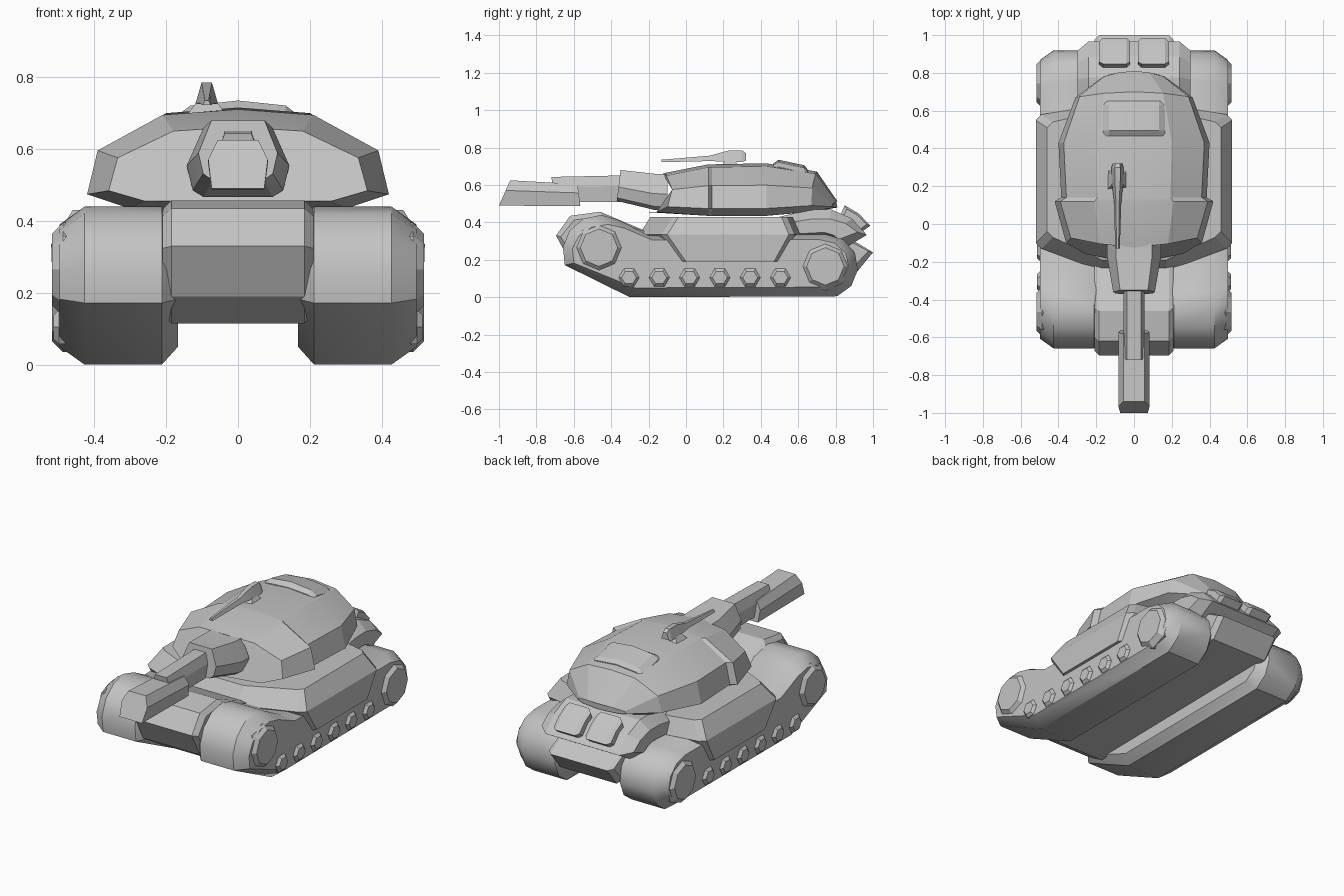
import bpy, bmesh, math

old = bpy.data.objects.get("Cube")
if old:
    bpy.data.objects.remove(old, do_unlink=True)

shade = (.55, .55, .55, 1)
grey = bpy.data.materials.new("plain grey")
grey.use_nodes = True
grey.diffuse_color = shade
grey.node_tree.nodes["Principled BSDF"].inputs["Base Color"].default_value = shade


def skin(name, rings, smooth=16):
    """Join a row of equal-length point rings and close both ends."""
    bm = bmesh.new()
    rows = [[bm.verts.new(point) for point in ring] for ring in rings]
    count = len(rows[0])
    for near, far in zip(rows, rows[1:]):
        for i in range(count):
            j = (i + 1) % count
            bm.faces.new((near[i], near[j], far[j], far[i]))
    bm.faces.new(rows[0])
    bm.faces.new(rows[-1])
    bmesh.ops.recalc_face_normals(bm, faces=bm.faces)
    mesh = bpy.data.meshes.new(name)
    bm.to_mesh(mesh)
    bm.free()
    mesh.materials.append(grey)
    obj = bpy.data.objects.new(name, mesh)
    bpy.context.collection.objects.link(obj)
    bpy.ops.object.select_all(action='DESELECT')
    obj.select_set(True)
    bpy.context.view_layer.objects.active = obj
    bpy.ops.object.shade_smooth_by_angle(angle=math.radians(smooth))


def mirrored(half):
    """Complete a half ring by reflecting its points in x."""
    return half + [(-x, y, z) for x, y, z in reversed(half) if x > 0]


def arc(y, z, radius, start, end, steps):
    """Points on a circle in the side plane, angles in degrees."""
    angles = [math.radians(start + (end - start) * i / steps) for i in range(steps + 1)]
    return [(y + radius * math.cos(a), z + radius * math.sin(a)) for a in angles]


def polygon(y, z, radius, sides):
    return arc(y, z, radius, 0, 360 - 360 / sides, sides - 1)


def slab(name, outline, inner, outer, rim, bevel=None, side=1, smooth=16):
    """Extrude a side outline across x; rim is the chamfer's inset and
    bevel its depth on the inner and outer side."""
    ys, zs = zip(*outline)
    mid_y, mid_z = (min(ys) + max(ys)) / 2, (min(zs) + max(zs)) / 2
    half_y, half_z = max(ys) - mid_y, max(zs) - mid_z
    near, far = bevel or (rim, rim)
    rings = []
    for x, inset in ((inner, rim), (inner + near, 0), (outer - far, 0), (outer, rim)):
        rings.append([(side * x,
                       y - inset * (y - mid_y) / half_y,
                       z - inset * (z - mid_z) / half_z) for y, z in outline])
    skin(name, rings, smooth)


def tube(name, section, stations, x=0):
    """Loft one section along y; each station gives y, half width, low, high,
    and optionally how far the section leans with height and sweeps with width."""
    rings = []
    for y, half, low, high, *slant in stations:
        lean, sweep = slant or (0, 0)
        ring = mirrored([(half * w, y + lean * h + sweep * w * w, low + (high - low) * h)
                         for w, h in section])
        rings.append([(x + px, py, pz) for px, py, pz in ring])
    skin(name, rings)


# Tracks, hubs and road wheels
track = (arc(-.46, .24, .2, 200, 60, steps=5) + [(-.2, .33)]
         + arc(.75, .165, .17, 90, -70, steps=5) + [(-.3, 0)])
for word, side in (("left", 1), ("right", -1)):
    slab(word + "_track", track, inner=.167, outer=.497, rim=.05,
         bevel=(.045, .07), side=side, smooth=35)
    for place, y, z in (("front", -.465, .265), ("rear", .745, .165)):
        slab(f"{word}_{place}_hub", polygon(y, z, radius=.13, sides=8),
             inner=.4, outer=.517, rim=.03, side=side)
    for i in range(6):
        slab(f"{word}_road_wheel_{i + 1}",
             polygon(-.305 + i * .162, .105, radius=.055, sides=6),
             inner=.4, outer=.513, rim=.015, side=side)

# Central hull with pointed nose and rear bumper
hull = [(-.62, .19), (-.695, .33), (-.62, .435), (-.46, .457), (-.23, .36),
        (.8, .36), (1, .24), (.91, .13), (-.5, .115)]
slab("hull", hull, inner=-.21, outer=.21, rim=.025)


# Wide upper deck with side sponsons and clipped corners
def plan(z, half, front, back):
    clip = .03
    return mirrored([(.17, front - .12, z), (half - clip, front, z),
                     (half, front + clip, z), (half, back - clip, z),
                     (half - clip, back, z), (.3, back + clip, z)])


skin("upper_deck", [plan(z=.43, half=.46, front=-.07, back=.54),
                    plan(z=.335, half=.52, front=-.13, back=.58),
                    plan(z=.19, half=.515, front=-.03, back=.5)])


# Curved rear deck and the two engine covers lying on it
def band(inner, outer, start, end, steps):
    return (arc(.72, .19, outer, start, end, steps)
            + arc(.72, .19, inner, end, start, steps))


slab("rear_deck", [(.5, .31), (.5, .43)] + band(.14, .285, start=103, end=30, steps=3),
     inner=-.3, outer=.3, rim=.05, bevel=(.06, .06))
for word, side in (("left", 1), ("right", -1)):
    slab(word + "_engine_cover", band(.23, .328, start=67, end=36, steps=2),
         inner=.02, outer=.185, rim=.02, side=side)

# Turret with swept cheeks, recessed flanks and a rounded rear
dome = ((0, 0), (.72, 0), (1, .15), (.93, .62), (.5, 1), (0, 1.06))
tube("turret", dome, [
    (-.21, .36, .455, .65, .08, .1),
    (.12, .42, .435, .695),
    (.14, .385, .435, .695),
    (.43, .4, .435, .7),
    (.7, .31, .46, .66, 0, -.03),
    (.81, .16, .48, .51, 0, -.03)])

# Sloping, crowned roof hatch with a bevelled rim
lid = ((1, 0), (1, .3), (.8, .75), (0, 1))
tube("roof_hatch", lid, [(.465, .165, .68, .713), (.495, .165, .68, .735),
                         (.63, .165, .65, .706), (.65, .165, .64, .685)])

# Gun mantlet
collar = ((.66, 0), (.88, .1), (1, .45), (.67, 1))
tube("mantlet", collar, [(-.1, .143, .465, .658), (-.17, .143, .467, .66),
                         (-.37, .11, .515, .68, .02, 0)])

# Main barrel and heavier muzzle block
bore = ((.88, 0), (1, .6), (.68, 1))
tube("main_barrel", bore, [(-.7, .055, .51, .643, -.02, 0), (-.3, .055, .51, .652)])
tube("muzzle_block", bore, [(-1, .083, .49, .625, .06, 0),
                            (-.565, .083, .487, .605, -.015, 0)])

# Small roof gun on its pedestal
wedge = ((1, 0), (.45, 1))
tube("roof_gun", wedge, [(-.13, .012, .722, .735), (.13, .02, .728, .757),
                         (.23, .032, .724, .785), (.3, .032, .724, .785),
                         (.32, .025, .73, .77)], x=-.087)
tube("roof_gun_base", wedge, [(.17, .065, .68, .73, .04, 0),
                              (.3, .065, .68, .73, -.04, 0)], x=-.087)
